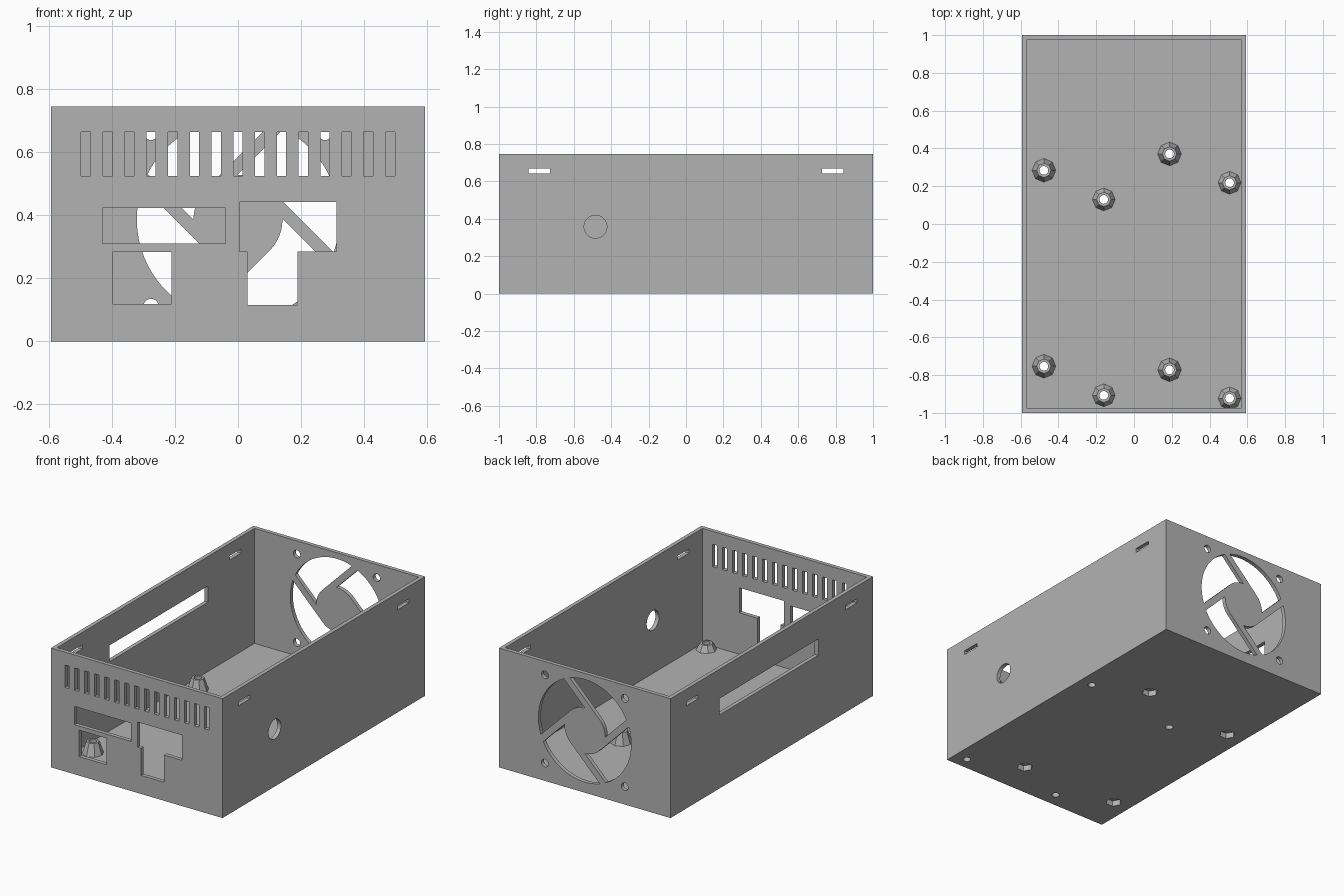
import bpy
import bmesh
from math import acos, cos, sin, pi, radians
from mathutils import Vector

old = bpy.data.objects.get("Cube")
if old:
    bpy.data.objects.remove(old, do_unlink=True)

HX, HY, H = 0.593, 1.0, 0.746
WALL, FLOOR = 0.025, 0.027

grey = bpy.data.materials.new("case_grey")
grey.use_nodes = True
colour = (0.45, 0.45, 0.45, 1)
grey.diffuse_color = colour
grey.node_tree.nodes["Principled BSDF"].inputs["Base Color"].default_value = colour

# Axis letter -> placement of profile point (a, b) at depth d
PLACE = {
    "x": lambda a, b, d: Vector((d, a, b)),
    "y": lambda a, b, d: Vector((a, d, b)),
    "z": lambda a, b, d: Vector((a, b, d)),
}


def loft(bm, lower, upper, axis, lo, hi):
    """Closed solid between two profiles with equal point counts."""
    put = PLACE[axis]
    v0 = [bm.verts.new(put(a, b, lo)) for a, b in lower]
    v1 = [bm.verts.new(put(a, b, hi)) for a, b in upper]
    faces = [bm.faces.new(v0), bm.faces.new(v1)]
    for i in range(len(v0)):
        j = (i + 1) % len(v0)
        faces.append(bm.faces.new((v0[i], v0[j], v1[j], v1[i])))
    bmesh.ops.recalc_face_normals(bm, faces=faces)


def prism(bm, pts, axis, lo, hi):
    loft(bm, pts, pts, axis, lo, hi)


def rect(a0, a1, b0, b1):
    return [(a0, b0), (a1, b0), (a1, b1), (a0, b1)]


def arc(r, start, end, n):
    return [(r * cos(start + (end - start) * i / n),
             r * sin(start + (end - start) * i / n)) for i in range(n + 1)]


def ring(a, b, r, n):
    return [(a + p, b + q) for p, q in arc(r, 0, 2 * pi, n)[:-1]]


def finish(bm, name):
    mesh = bpy.data.meshes.new(name)
    bm.to_mesh(mesh)
    bm.free()
    mesh.materials.append(grey)
    obj = bpy.data.objects.new(name, mesh)
    bpy.context.collection.objects.link(obj)
    return obj


def combine(target, tool, operation):
    mod = target.modifiers.new(tool.name, "BOOLEAN")
    mod.operation = operation
    mod.solver = "EXACT"
    mod.object = tool
    bpy.context.view_layer.objects.active = target
    bpy.ops.object.modifier_apply(modifier=mod.name)
    bpy.data.objects.remove(tool, do_unlink=True)


# Open-topped case
bm = bmesh.new()
prism(bm, rect(-HX, HX, -HY, HY), "z", 0, H)
case = finish(bm, "case")
bm = bmesh.new()
prism(bm, rect(WALL - HX, HX - WALL, WALL - HY, HY - WALL), "z", FLOOR, H + 0.2)
combine(case, finish(bm, "cavity"), "DIFFERENCE")

# Board standoffs: tall ones take a hex nut below, short ones are plain
tall = [(-0.477, 0.284), (0.188, 0.371), (-0.477, -0.753), (0.188, -0.772)]
short = [(-0.16, 0.13), (0.506, 0.218), (-0.16, -0.907), (0.506, -0.923)]
bm = bmesh.new()
for spots, top in ((tall, 0.102), (short, 0.067)):
    for x, y in spots:
        loft(bm, ring(x, y, 0.066, 8), ring(x, y, 0.038, 8), "z", FLOOR - 0.01, top)
combine(case, finish(bm, "standoffs"), "UNION")

bm = bmesh.new()
# Screw holes
for x, y in tall + short:
    prism(bm, ring(x, y, 0.023, 24), "z", -0.1, 0.2)

# Front vents and ports
front = (-HY - 0.1, -HY + 0.06)
for i in range(-7, 8):
    x = i * 0.069
    prism(bm, rect(x - 0.015, x + 0.015, 0.525, 0.665), "y", *front)
prism(bm, rect(-0.43, -0.04, 0.31, 0.424), "y", *front)
prism(bm, rect(-0.398, -0.211, 0.119, 0.284), "y", *front)
t_port = [(0.03, 0.116), (0.189, 0.116), (0.189, 0.286), (0.313, 0.286),
          (0.313, 0.443), (0.005, 0.443), (0.005, 0.286), (0.03, 0.286)]
prism(bm, t_port, "y", *front)

# Lid clip slots, side hole and long side slot
for s in (-1, 1):
    y = s * 0.784
    for wx in (-HX, HX):
        prism(bm, rect(y - 0.057, y + 0.057, 0.642, 0.668), "x", wx - 0.1, wx + 0.1)
prism(bm, ring(-0.484, 0.358, 0.061, 48), "x", HX - 0.1, HX + 0.1)
prism(bm, rect(-0.46, 0.515, 0.46, 0.562), "x", -HX - 0.1, -HX + 0.1)

# Fan grille: four openings left between hub, rim and offset spokes
FAN_Z, RIM, HUB, INNER = 0.387, 0.321, 0.141, 0.101
rear = (HY - 0.1, HY + 0.1)
for k in range(4):
    a = radians(45 + 90 * k)
    outline = arc(RIM, a - acos(HUB / RIM), a + pi / 2 - acos(INNER / RIM), 24)
    outline += arc(HUB, a + pi / 2 - acos(INNER / HUB), a, 12)
    prism(bm, [(p, q + FAN_Z) for p, q in outline], "y", *rear)
for sx in (-1, 1):
    for sz in (-1, 1):
        prism(bm, ring(sx * 0.276, FAN_Z + sz * 0.276, 0.024, 24), "y", *rear)
combine(case, finish(bm, "openings"), "DIFFERENCE")

# Hex nut pockets under the tall standoffs
bm = bmesh.new()
for x, y in tall:
    prism(bm, ring(x, y, 0.047, 6), "z", -0.1, 0.035)
combine(case, finish(bm, "nut_pockets"), "DIFFERENCE")
